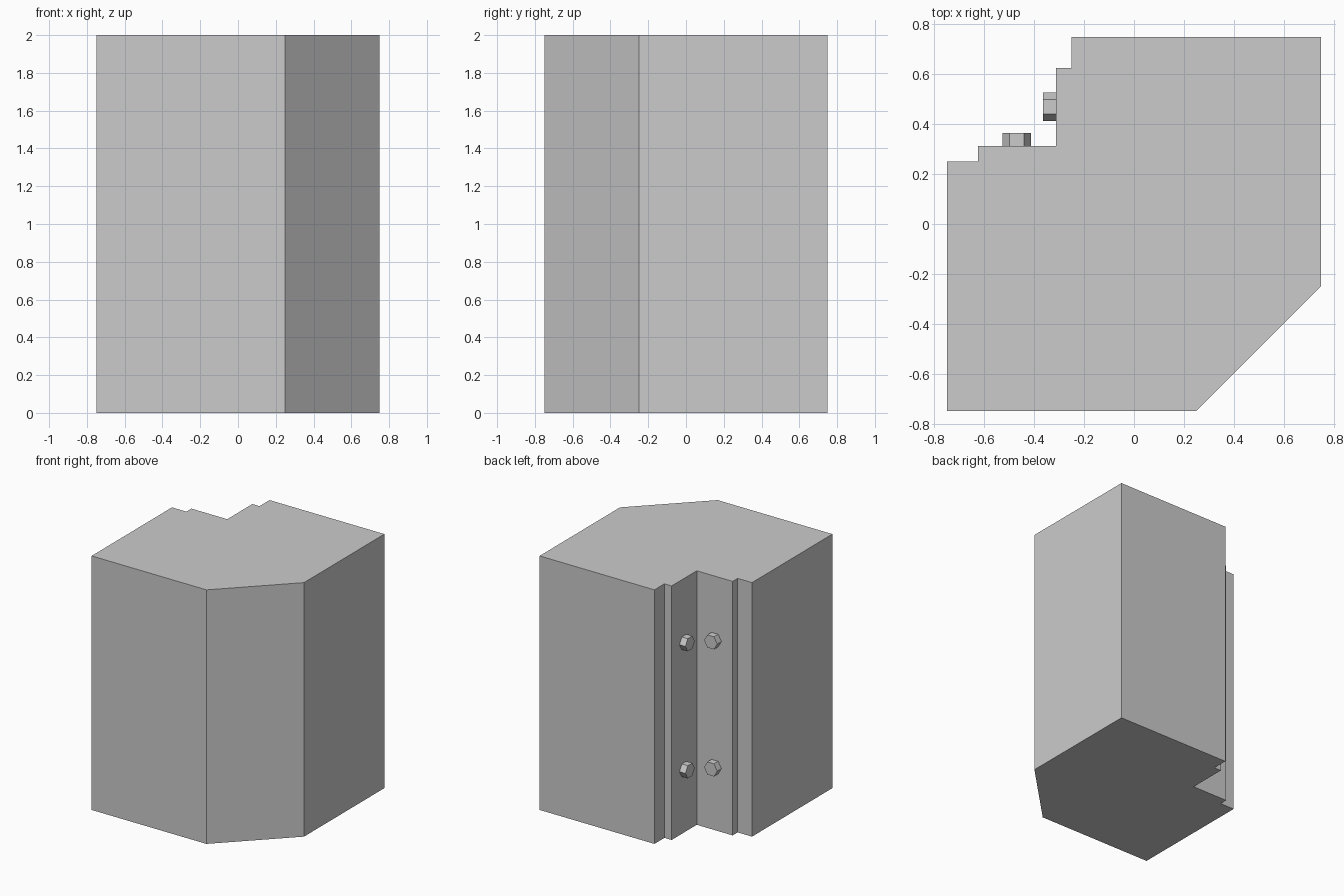
import bpy, bmesh
from math import cos, sin, pi
from mathutils import Vector

if "Cube" in bpy.data.objects:
    bpy.data.objects.remove(bpy.data.objects["Cube"])


def extruded(name, points, offset):
    """Extrude a flat closed outline along an offset vector."""
    bm = bmesh.new()
    face = bm.faces.new([bm.verts.new(p) for p in points])
    res = bmesh.ops.extrude_face_region(bm, geom=[face], use_keep_orig=True)
    verts = [g for g in res["geom"] if isinstance(g, bmesh.types.BMVert)]
    bmesh.ops.translate(bm, verts=verts, vec=offset)
    bmesh.ops.recalc_face_normals(bm, faces=bm.faces)
    mesh = bpy.data.meshes.new(name)
    bm.to_mesh(mesh)
    bm.free()
    obj = bpy.data.objects.new(name, mesh)
    bpy.context.collection.objects.link(obj)
    return obj


# Pillar block: chamfered front corner, stepped notch in the back corner
half = [(0.75, 0.75), (-0.25, 0.75), (-0.25, 0.625),
        (-0.3125, 0.625), (-0.3125, 0.3125)]
# the outline mirrors across the diagonal y = -x
profile = half + [(-y, -x) for x, y in reversed(half[:-1])]
profile += [(0.25, -0.75), (0.75, -0.25)]
extruded("pillar_block", [(x, y, 0) for x, y in profile], Vector((0, 0, 2)))

# Hexagonal bolt heads on both walls of the notch
R, DEPTH, WALL, POS = 0.0575, 0.052, 0.3125, 0.47
for level, z in (("lower", 0.5), ("upper", 1.5)):
    ring = [(R * cos(i * pi / 3), z + R * sin(i * pi / 3)) for i in range(6)]
    extruded(f"bolt_back_{level}",
             [(-POS + u, WALL, v) for u, v in ring], Vector((0, DEPTH, 0)))
    extruded(f"bolt_left_{level}",
             [(-WALL, POS + u, v) for u, v in ring], Vector((-DEPTH, 0, 0)))
